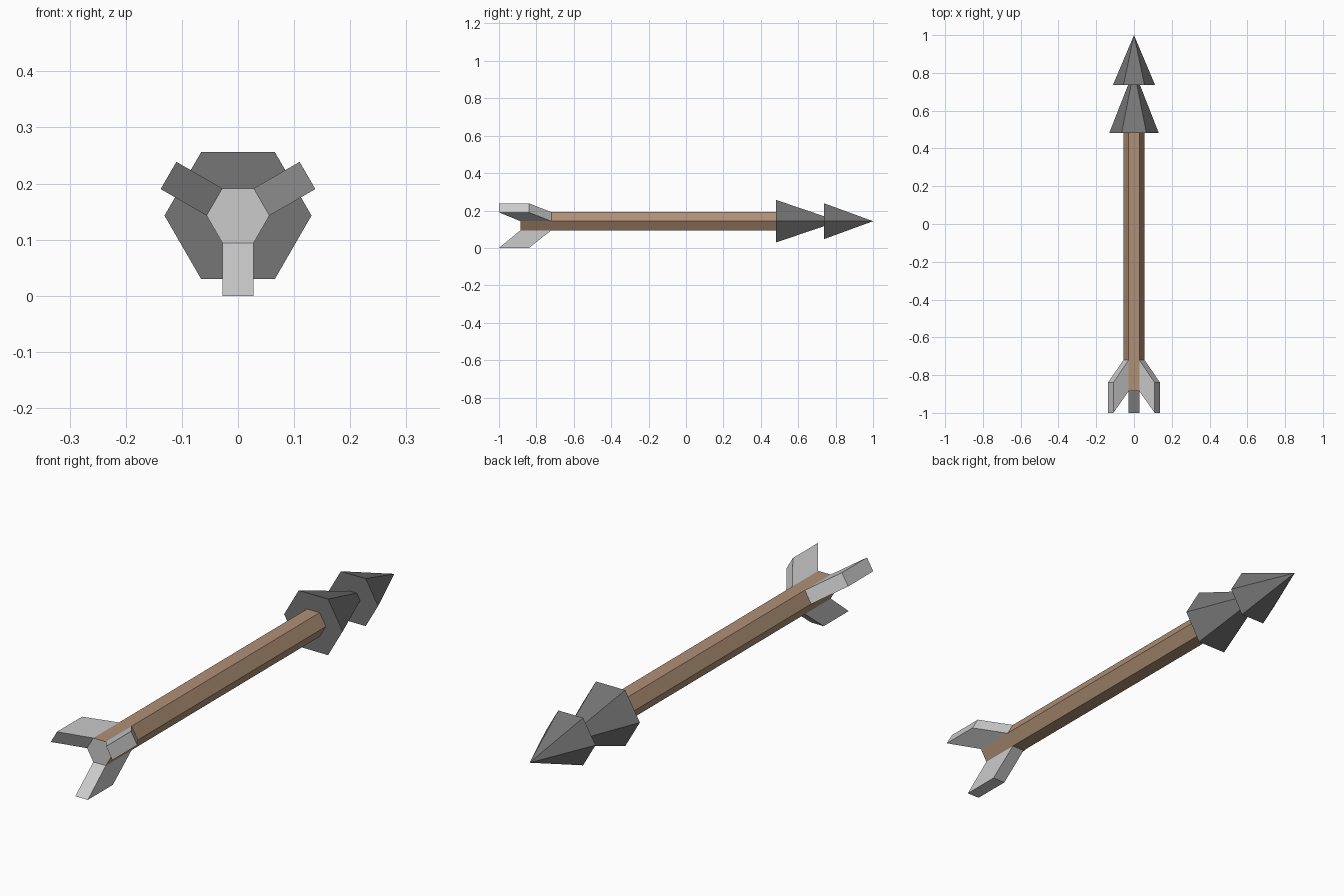
import bpy, bmesh
from math import sin, cos, pi, radians
from mathutils import Vector

if "Cube" in bpy.data.objects:
    bpy.data.objects.remove(bpy.data.objects["Cube"])

CZ = 0.143                     # height of the arrow axis
R = 0.056                      # shaft radius
APO = R * cos(pi / 6)          # shaft centre-to-face distance
TAIL = -0.885                  # rear end of shaft
NECK = 0.482                   # where the head starts


def material(name, rgb):
    m = bpy.data.materials.new(name)
    m.diffuse_color = (*rgb, 1)
    m.use_nodes = True
    m.node_tree.nodes["Principled BSDF"].inputs["Base Color"].default_value = m.diffuse_color
    return m


def finish(name, bm, mat=None):
    bmesh.ops.recalc_face_normals(bm, faces=bm.faces)
    me = bpy.data.meshes.new(name)
    bm.to_mesh(me)
    bm.free()
    ob = bpy.data.objects.new(name, me)
    bpy.context.collection.objects.link(ob)
    if mat:
        me.materials.append(mat)
    return ob


def hex_loft(name, profile, mat=None):
    """Sweep (y, radius) points into a six-sided body along y; radius 0 is a tip."""
    bm = bmesh.new()
    rings = []
    for y, r in profile:
        n = 6 if r else 1
        rings.append([bm.verts.new((r * cos(i * pi / 3), y, CZ + r * sin(i * pi / 3)))
                      for i in range(n)])
    for a, b in zip(rings, rings[1:]):
        for i in range(6):
            j = (i + 1) % 6
            if len(b) == 1:
                bm.faces.new((a[i], a[j], b[0]))
            else:
                bm.faces.new((a[i], a[j], b[j], b[i]))
    return finish(name, bm, mat)


def fin(name, angle):
    """Swept fin as wide as one shaft face, pointing outwards at the given angle."""
    out = Vector((cos(angle), 0, sin(angle)))
    side = Vector((-sin(angle), 0, cos(angle))) * R
    bm = bmesh.new()
    outline = [(-0.72, APO), (-0.84, CZ), (-1.0, CZ), (TAIL, APO)]
    face = bm.faces.new([bm.verts.new(Vector((0, y, CZ)) + out * d - side / 2)
                         for y, d in outline])
    ext = bmesh.ops.extrude_face_region(bm, geom=[face], use_keep_orig=True)
    moved = [v for v in ext["geom"] if isinstance(v, bmesh.types.BMVert)]
    bmesh.ops.translate(bm, vec=side, verts=moved)
    return finish(name, bm)


wood = material("wood", (0.43, 0.28, 0.18))
iron = material("dark_metal", (0.18, 0.18, 0.18))

# Wooden shaft, open at both ends
hex_loft("shaft", [(TAIL, R), (NECK, R)], wood)

# Grey plate closing the rear end
bm = bmesh.new()
bm.faces.new([bm.verts.new((R * cos(i * pi / 3), TAIL, CZ + R * sin(i * pi / 3)))
              for i in range(6)])
finish("tail_cap", bm)

# Two stacked hexagonal cones with flat undersides
hex_loft("arrow_head", [(NECK, R), (NECK, 0.131), (0.737, 0.031),
                        (0.737, 0.111), (1.0, 0)], iron)

# Three fins on alternate shaft faces
for name, deg in (("fin_right", 30), ("fin_left", 150), ("fin_bottom", 270)):
    fin(name, radians(deg))
